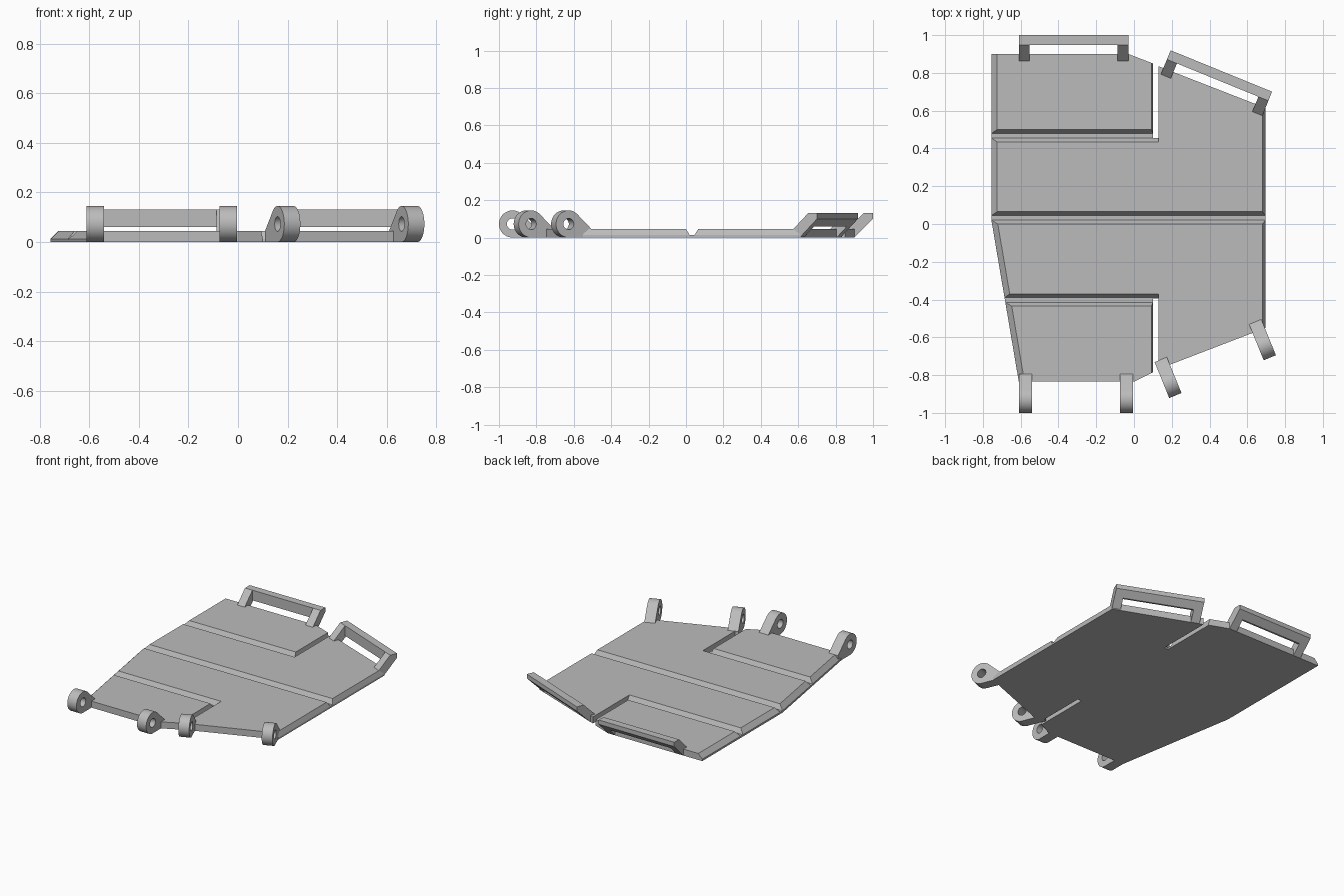
import bpy, bmesh, math
from mathutils import Matrix, Vector

if "Cube" in bpy.data.objects:
    bpy.data.objects.remove(bpy.data.objects["Cube"])

grey = bpy.data.materials.new("plain_grey")
grey.diffuse_color = (0.5, 0.5, 0.5, 1)
grey.use_nodes = True
grey.node_tree.nodes["Principled BSDF"].inputs["Base Color"].default_value = grey.diffuse_color


def finish(name, bm):
    bmesh.ops.recalc_face_normals(bm, faces=bm.faces)
    me = bpy.data.meshes.new(name)
    bm.to_mesh(me)
    bm.free()
    me.materials.append(grey)
    ob = bpy.data.objects.new(name, me)
    bpy.context.collection.objects.link(ob)
    return ob


def loft(name, low, high):
    """Closed solid between two matching rings of 3D points."""
    bm = bmesh.new()
    a = [bm.verts.new(p) for p in low]
    b = [bm.verts.new(p) for p in high]
    n = len(a)
    bm.faces.new(a[::-1])
    bm.faces.new(b)
    for i in range(n):
        j = (i + 1) % n
        bm.faces.new((a[i], a[j], b[j], b[i]))
    return finish(name, bm)


def inset(pts, dist):
    """Move each edge i -> i+1 of a counter-clockwise outline inward by dist[i]."""
    n = len(pts)
    lines = []
    for i in range(n):
        p, q = Vector(pts[i]), Vector(pts[(i + 1) % n])
        d = (q - p).normalized()
        nrm = Vector((-d.y, d.x))
        lines.append((nrm, nrm.dot(p) + dist[i]))
    out = []
    for i in range(n):
        (n1, c1), (n2, c2) = lines[i - 1], lines[i]
        det = n1.x * n2.y - n1.y * n2.x
        out.append(((c1 * n2.y - c2 * n1.y) / det, (n1.x * c2 - n2.x * c1) / det))
    return out


FLOOR, TOP = 0.013, 0.045


def panel(name, pts, dist):
    loft(name, [(x, y, FLOOR) for x, y in pts],
         [(x, y, TOP) for x, y in inset(pts, dist)])


# thin base sheet with two slots
base = [(-0.755, 0.9), (-0.755, 0.02), (-0.61, -0.835), (0, -0.835), (0.1, -0.785),
        (0.1, -0.395), (0.13, -0.395), (0.13, -0.768), (0.695, -0.551), (0.695, 0.615),
        (0.13, 0.835), (0.13, 0.45), (0.1, 0.45), (0.1, 0.85), (-0.03, 0.9)]
loft("base_sheet", [(x, y, 0) for x, y in base], [(x, y, FLOOR) for x, y in base])

# raised panels; the gaps between them are the grooves
panel("rear_left_panel",
      [(-0.755, 0.9), (-0.755, 0.48), (0.1, 0.48), (0.1, 0.85), (-0.03, 0.9)],
      [0.03, 0.02, 0.007, 0, 0])
panel("rear_main_panel",
      [(-0.755, 0.455), (-0.755, 0.045), (0.695, 0.045), (0.695, 0.615),
       (0.13, 0.835), (0.13, 0.455)],
      [0.03, 0.02, 0.015, 0, 0, 0.02])
panel("front_main_panel",
      [(-0.755, 0.02), (-0.685, -0.39), (0.13, -0.39), (0.13, -0.768),
       (0.695, -0.551), (0.695, 0.02)],
      [0.03, 0.02, 0, 0, 0.015, 0.02])
panel("front_left_panel",
      [(-0.681, -0.415), (-0.61, -0.835), (0, -0.835), (0.1, -0.785), (0.1, -0.415)],
      [0.03, 0, 0, 0.007, 0.02])


def place(x, y, deg):
    return Matrix.Translation((x, y, 0)) @ Matrix.Rotation(math.radians(deg), 4, 'Z')


def prism(name, profile, x0, x1, m):
    loft(name, [m @ Vector((x0, y, z)) for y, z in profile],
         [m @ Vector((x1, y, z)) for y, z in profile])


# rear handles: two slanted arms and a bar, outer edge at local y = 0
ARM = [(-0.14, 0), (-0.1, 0), (0, 0.1), (0, 0.13), (-0.052, 0.13), (-0.14, 0.042)]
BAR = [(-0.052, 0.06), (-0.04, 0.06), (0, 0.1), (0, 0.13), (-0.052, 0.13)]
for side, m in (("left", place(-0.32, 1.0, 0)), ("right", place(0.4625, 0.81, -22.2))):
    prism(side + "_handle_arm_a", ARM, -0.29, -0.233, m)
    prism(side + "_handle_arm_b", ARM, 0.233, 0.29, m)
    prism(side + "_handle_bar", BAR, -0.233, 0.233, m)

# front lugs: round eye with a neck, outer end at local y = 0
R, HOLE, W = 0.0725, 0.03, 0.07


def lug(name, m):
    arc = [math.radians(46 + 224 * i / 28) for i in range(29)]
    outer = [(R + R * math.cos(a), R + R * math.sin(a)) for a in arc] + [(0.205, 0), (0.205, 0.045)]
    ring = [2 * math.pi * i / 24 for i in range(24)]
    hole = [(R + HOLE * math.cos(a), R + HOLE * math.sin(a)) for a in ring]
    cu = bpy.data.curves.new(name, 'CURVE')
    cu.dimensions, cu.fill_mode, cu.extrude = '2D', 'BOTH', W / 2
    for pts in (outer, hole):
        sp = cu.splines.new('POLY')
        sp.points.add(len(pts) - 1)
        for p, (u, v) in zip(sp.points, pts):
            p.co = (u, v, 0, 1)
        sp.use_cyclic_u = True
    tmp = bpy.data.objects.new(name + "_curve", cu)
    bpy.context.collection.objects.link(tmp)
    bpy.context.view_layer.update()
    me = bpy.data.meshes.new_from_object(tmp.evaluated_get(bpy.context.evaluated_depsgraph_get()))
    bm = bmesh.new()
    bm.from_mesh(me)
    bpy.data.objects.remove(tmp)
    bmesh.ops.remove_doubles(bm, verts=bm.verts, dist=1e-5)
    # profile axes (u, v, depth) become (y, z, x)
    turn = Matrix(((0, 0, 1, 0), (1, 0, 0, 0), (0, 1, 0, 0), (0, 0, 0, 1)))
    bm.transform(m @ turn)
    ob = finish(name, bm)
    bpy.ops.object.select_all(action='DESELECT')
    ob.select_set(True)
    bpy.context.view_layer.objects.active = ob
    bpy.ops.object.shade_smooth_by_angle(angle=math.radians(30))


for i, (x, y, deg) in enumerate([(-0.575, -1.0, 0), (-0.04, -1.0, 0),
                                 (0.219, -0.908, 22.2), (0.719, -0.708, 22.2)]):
    lug("front_lug_%d" % (i + 1), place(x, y, deg))
